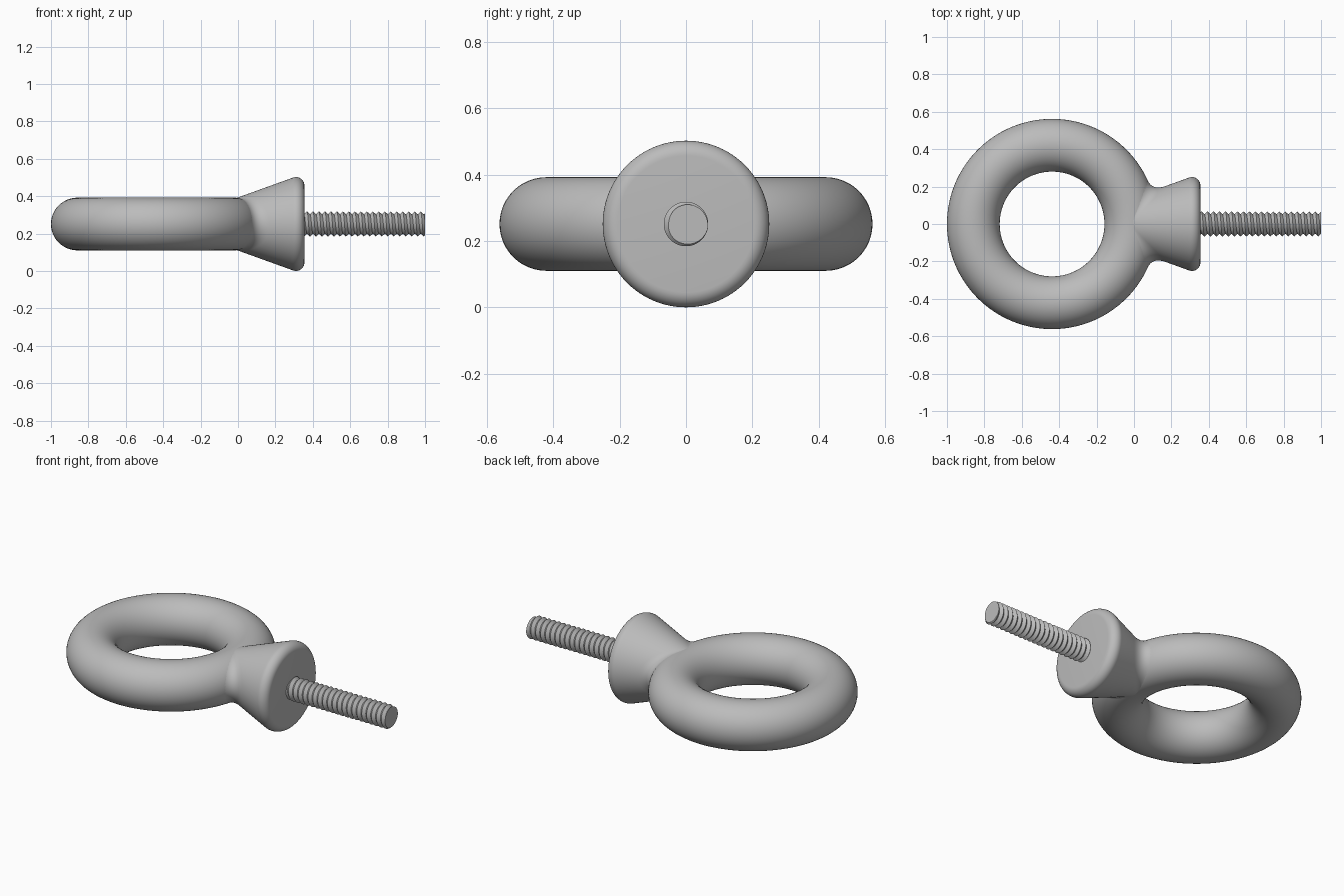
import bpy, bmesh
from math import sin, cos, pi, radians, hypot
from mathutils import Vector

if "Cube" in bpy.data.objects:
    bpy.data.objects.remove(bpy.data.objects["Cube"])

CZ = 0.251                              # height of the shared axis
RING = Vector((-0.438, 0, CZ))          # ring centre
R, TUBE = 0.421, 0.141                  # ring radius, tube radius
FACE_X, TIP_X = 0.355, 1.0              # flange face, end of shank
FILLET = 0.045                          # rounding of the flange rim

steel = bpy.data.materials.new("grey steel")
steel.use_nodes = True
steel.diffuse_color = (0.5, 0.5, 0.5, 1)
steel.node_tree.nodes["Principled BSDF"].inputs["Base Color"].default_value = (0.5, 0.5, 0.5, 1)


def finish(obj, angle):
    obj.data.materials.append(steel)
    bpy.ops.object.select_all(action='DESELECT')
    obj.select_set(True)
    bpy.context.view_layer.objects.active = obj
    bpy.ops.object.shade_smooth_by_angle(angle=radians(angle))


def loft(name, columns, closed, angle):
    """Skin neighbouring columns of points and cap the last row."""
    bm = bmesh.new()
    grid = [[bm.verts.new(p) for p in col] for col in columns]
    for i in range(len(grid)):
        a, b = grid[i], grid[(i + 1) % len(grid)]
        for j in range(len(a) - 1):
            bm.faces.new((a[j], b[j], b[j + 1], a[j + 1]))
    bm.faces.new([col[-1] for col in grid])
    if closed:
        bm.faces.new([col[0] for col in grid])
    bmesh.ops.remove_doubles(bm, verts=bm.verts, dist=0.00005)
    bmesh.ops.recalc_face_normals(bm, faces=bm.faces)
    mesh = bpy.data.meshes.new(name)
    bm.to_mesh(mesh)
    bm.free()
    obj = bpy.data.objects.new(name, mesh)
    bpy.context.collection.objects.link(obj)
    finish(obj, angle)


def axis_point(x, r, a):
    return Vector((x, r * cos(a), CZ + r * sin(a)))


def tube_offset(p):
    """Vector from the nearest point of the ring's centre line to p."""
    d = p - RING
    flat = Vector((d.x, d.y, 0)).normalized() * R
    return d - flat


# Ring
bpy.ops.mesh.primitive_torus_add(location=RING, major_radius=R, minor_radius=TUBE,
                                 major_segments=128, minor_segments=48)
ring = bpy.context.object
ring.name = "ring"
finish(ring, 40)


# Conical neck, blended into the ring and rounded at the flange rim
def cone_point(x, a):
    return axis_point(x, 0.142 + 0.36 * x, a)


def neck_column(a):
    low, high = -0.019, 0.29
    for _ in range(30):
        mid = (low + high) / 2
        if tube_offset(cone_point(mid, a)).length < TUBE:
            low = mid
        else:
            high = mid
    blend = 0.004 + 0.07 * abs(cos(a)) ** 1.5
    corner = cone_point(low, a)
    start = corner + Vector((0, cos(a), sin(a))) * blend
    offset = tube_offset(start)
    start = start - offset + offset.normalized() * (TUBE - 0.0005)
    end = cone_point(low + blend, a)
    column = []
    for k in range(11):
        t = k / 10
        column.append(start * (1 - t) ** 2 + corner * 2 * t * (1 - t) + end * t * t)
    for k in range(11):
        b = radians(110 - 11 * k)
        column.append(axis_point(FACE_X - FILLET + FILLET * cos(b), 0.206 + FILLET * sin(b), a))
    return column


N = 96
loft("neck", [neck_column(2 * pi * i / N) for i in range(N)], False, 40)

# Threaded shank: a zigzag profile swept along a helix
PITCH, CREST, ROOT = 0.032, 0.067, 0.052
START = FACE_X - 0.01


def thread_radius(turns):
    f = turns % 1
    return ROOT + (CREST - ROOT) * (1 - abs(2 * f - 1))


def thread_column(i, n):
    a = 2 * pi * i / n
    column = [axis_point(START, thread_radius(-i / n), a)]
    for k in range(-2, 50):
        x = START + PITCH * (k / 2 + i / n)
        if START + 0.0001 < x < TIP_X - 0.0001:
            column.append(axis_point(x, thread_radius(k / 2), a))
    column.append(axis_point(TIP_X, thread_radius((TIP_X - START) / PITCH - i / n), a))
    return column


def thread():
    n = 48
    columns = [thread_column(i, n) for i in range(n)]
    bm = bmesh.new()
    grid = [[bm.verts.new(p) for p in col] for col in columns]

    # Pair up rows by their helix step so that crests join crests
    def steps(i):
        return [k for k in range(-2, 50)
                if START + 0.0001 < START + PITCH * (k / 2 + i / n) < TIP_X - 0.0001]
    for i in range(n):
        j = (i + 1) % n
        shift = 2 if j == 0 else 0
        a = dict(zip(steps(i), grid[i][1:-1]))
        b = {k - shift: v for k, v in zip(steps(j), grid[j][1:-1])}
        keys = range(min(min(a), min(b)) - 1, max(max(a), max(b)) + 2)

        def pick(table, col, k):
            return table.get(k, col[0] if k < min(table) else col[-1])
        for k in keys[:-1]:
            quad = [pick(a, grid[i], k), pick(b, grid[j], k),
                    pick(b, grid[j], k + 1), pick(a, grid[i], k + 1)]
            quad = list(dict.fromkeys(quad))
            if len(quad) > 2:
                bm.faces.new(quad)
    bm.faces.new([col[-1] for col in grid])
    bm.faces.new([col[0] for col in grid])
    bmesh.ops.recalc_face_normals(bm, faces=bm.faces)
    mesh = bpy.data.meshes.new("threaded_shank")
    bm.to_mesh(mesh)
    bm.free()
    obj = bpy.data.objects.new("threaded_shank", mesh)
    bpy.context.collection.objects.link(obj)
    finish(obj, 30)


thread()
